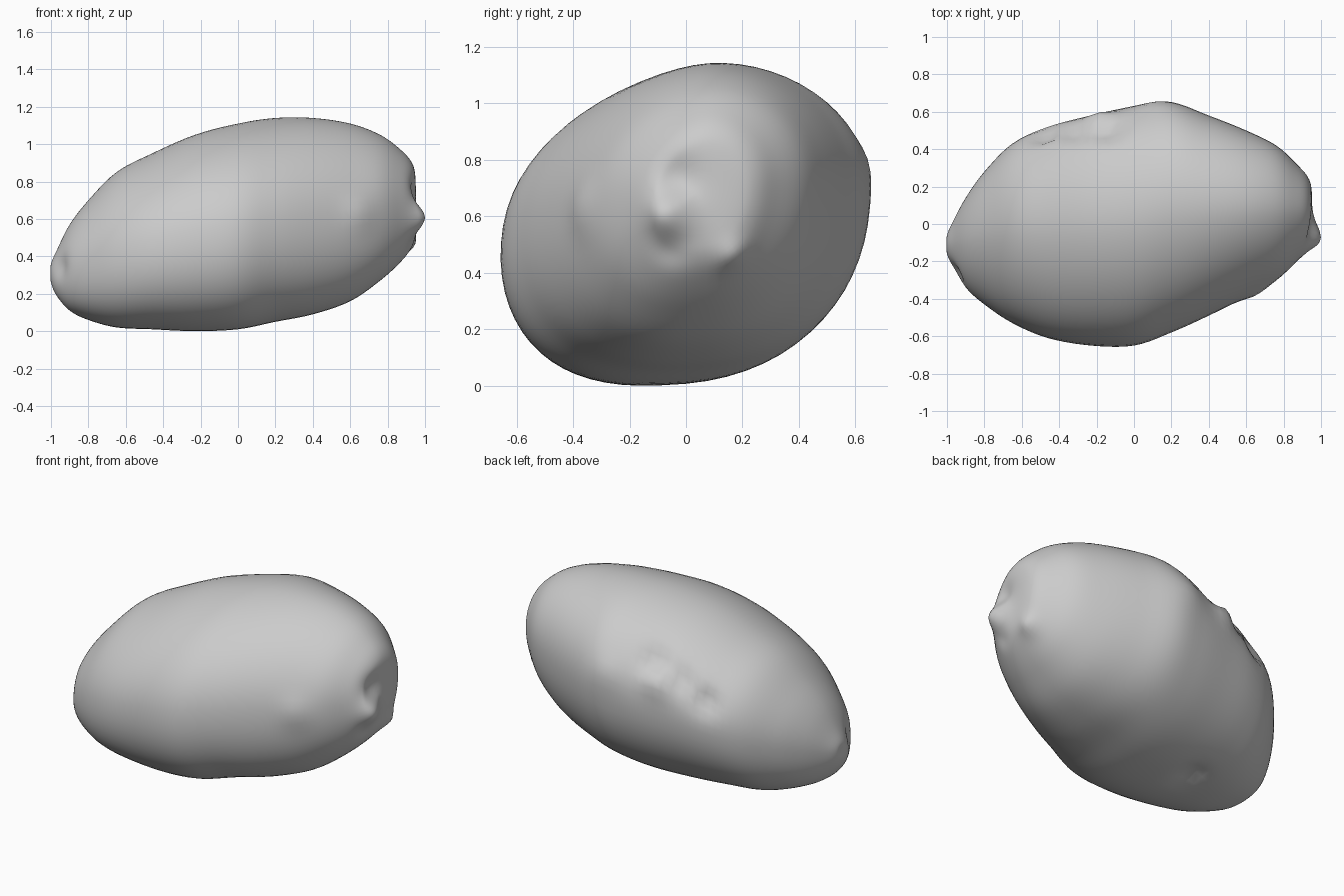
import bpy
import bmesh
import math
from mathutils import Vector

cube = bpy.data.objects.get("Cube")
if cube:
    bpy.data.objects.remove(cube, do_unlink=True)

SEGMENTS = 64   # points around each cross-section
STEPS = 5       # rings between neighbouring stations
TILT = 0.07     # lean of the oval cross-sections

# Cross-sections along the length: x, y low, y high, z low, z high
stations = [Vector(row) for row in (
    (-1.0, -.12, -.10, .30, .32),
    (-1.0, -.16, -.06, .26, .36),
    (-.97, -.23, .01, .19, .43),
    (-.9, -.34, .14, .11, .57),
    (-.8, -.43, .28, .06, .7),
    (-.65, -.53, .43, .02, .85),
    (-.46, -.61, .52, .01, .95),
    (-.23, -.65, .58, 0, 1.05),
    (0, -.65, .63, .01, 1.11),
    (.2, -.58, .65, .05, 1.14),
    (.4, -.49, .58, .09, 1.14),
    (.6, -.39, .5, .16, 1.11),
    (.76, -.3, .42, .27, 1.05),
    (.87, -.2, .32, .37, .97),
    (.93, -.13, .25, .45, .9),
    (.95, -.08, .18, .53, .82),
    (.95, .03, .05, .67, .69),
)]

# Local lumps and dents: centre, radius, push direction
dents = [
    ((.95, -.05, .61), .08, (.05, -.02, 0)),      # end nub
    ((.95, -.03, .74), .08, (-.03, 0, 0)),        # hollow over the nub
    ((.91, -.05, .49), .06, (-.02, 0, 0)),        # hollow under the nub
    ((.91, .17, .46), .06, (.03, 0, 0)),          # small end lump
    ((.65, -.36, .62), .09, (0, -.02, .01)),      # front ledge near the nub
    ((-.15, .53, .89), .08, (0, -.04, -.03)),     # back crease, upper
    ((-.32, .52, .81), .07, (0, -.04, -.02)),     # back crease, middle
    ((-.48, .49, .7), .07, (.02, -.04, 0)),       # back crease, lower
    ((-.2, .57, .77), .08, (0, .03, .03)),        # lip under the crease
    ((.1, .64, .76), .1, (0, .01, .02)),          # back ledge
    ((-.38, .05, .01), .08, (0, 0, .04)),         # underside dimple
    ((-.93, -.25, .34), .06, (.02, .01, 0)),      # blunt end hollow
]


def spline(a, b, c, d, t):
    """Smooth curve from b to c, eased by the neighbours a and d."""
    return b + 0.5 * t * ((c - a) + t * (
        2 * a - 5 * b + 4 * c - d + t * (3 * (b - c) + d - a)))


def smooth_sections(rows):
    result = []
    last = len(rows) - 1
    for i in range(last):
        a, d = rows[max(i - 1, 0)], rows[min(i + 2, last)]
        for step in range(STEPS):
            result.append(spline(a, rows[i], rows[i + 1], d, step / STEPS))
    result.append(rows[last])
    return result


def push(point):
    """Move a surface point by every nearby lump or dent."""
    moved = point.copy()
    for centre, radius, direction in dents:
        distance = (point - Vector(centre)).length / radius
        moved += Vector(direction) * math.exp(-distance * distance)
    moved.z = max(moved.z, 0)
    return moved


def bulge(value, fullness):
    """Rounded-box version of a sine or cosine."""
    return math.copysign(abs(value) ** (2 / fullness), value)


def add_ring(bm, section):
    x, y_low, y_high, z_low, z_high = section
    ring = []
    for k in range(SEGMENTS):
        angle = math.tau * k / SEGMENTS
        fullness = 2.12 - 0.2 * math.sin(angle)   # fuller underneath
        across = bulge(math.cos(angle - TILT), fullness)
        upward = bulge(math.sin(angle + TILT), fullness)
        y = (y_low + y_high + (y_high - y_low) * across) / 2
        z = (z_low + z_high + (z_high - z_low) * upward) / 2
        ring.append(bm.verts.new(push(Vector((x, y, z)))))
    return ring


# Lumpy rounded body lofted through the cross-sections
bm = bmesh.new()
rings = [add_ring(bm, section) for section in smooth_sections(stations)]
for ring, following in zip(rings, rings[1:]):
    for k in range(SEGMENTS):
        n = (k + 1) % SEGMENTS
        bm.faces.new((ring[k], ring[n], following[n], following[k]))
bm.faces.new(rings[0])
bm.faces.new(rings[-1])
bmesh.ops.recalc_face_normals(bm, faces=bm.faces)
for face in bm.faces:
    face.smooth = True

mesh = bpy.data.meshes.new("stone_body")
bm.to_mesh(mesh)
bm.free()
body = bpy.data.objects.new("stone_body", mesh)
bpy.context.collection.objects.link(body)

# Plain grey surface
grey = bpy.data.materials.new("light_grey")
grey.use_nodes = True
colour = (0.6, 0.6, 0.6, 1)
grey.diffuse_color = colour
grey.node_tree.nodes["Principled BSDF"].inputs["Base Color"].default_value = colour
mesh.materials.append(grey)
